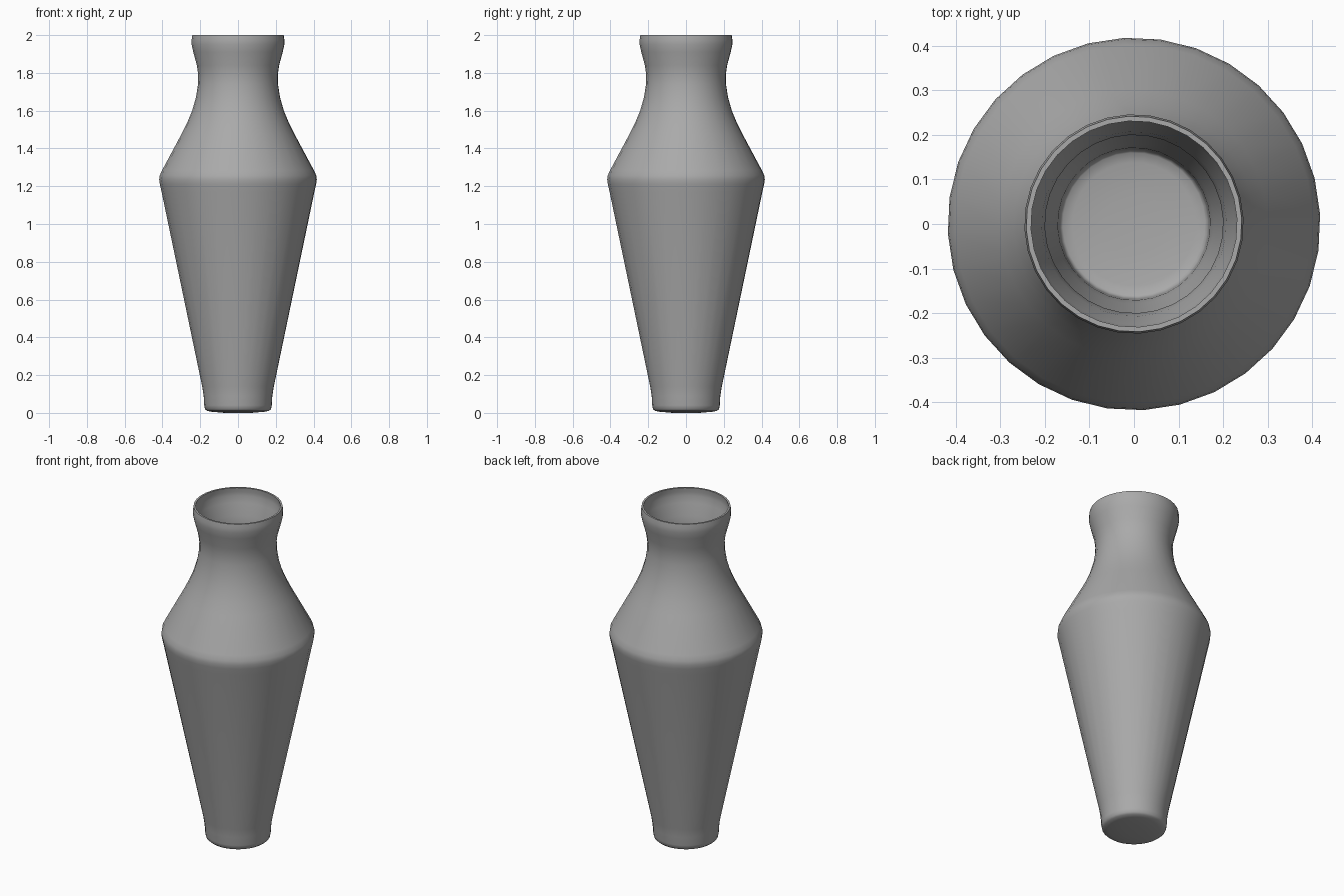
import bpy, bmesh, math
from mathutils import Matrix, Vector

cube = bpy.data.objects.get("Cube")
if cube:
    bpy.data.objects.remove(cube, do_unlink=True)

SIDES = 32
WALL = 0.011

# Glaze colour
glaze = bpy.data.materials.new("grey_glaze")
glaze.use_nodes = True
colour = (0.4, 0.4, 0.4, 1)
glaze.diffuse_color = colour
glaze.node_tree.nodes["Principled BSDF"].inputs["Base Color"].default_value = colour

# Outer profile (radius, height): base, foot, body, shoulder, neck, lip
profile = [
    (0, 0), (0.07, 0), (0.14, 0.006), (0.165, 0.011), (0.175, 0.02), (0.179, 0.04),
    (0.182, 0.09), (0.19, 0.14), (0.405, 1.17), (0.414, 1.21), (0.418, 1.235),
    (0.415, 1.257), (0.402, 1.285), (0.3, 1.475), (0.27, 1.535), (0.243, 1.6),
    (0.223, 1.67), (0.212, 1.74), (0.211, 1.79), (0.218, 1.84), (0.237, 1.91),
    (0.246, 1.95), (0.246, 1.975), (0.242, 2),
]

# Turn the profile around the vertical axis
bm = bmesh.new()
verts = [bm.verts.new((r, 0, z)) for r, z in profile]
edges = [bm.edges.new(pair) for pair in zip(verts, verts[1:])]
bmesh.ops.spin(bm, geom=verts + edges, cent=(0, 0, 0), axis=(0, 0, 1),
               angle=math.tau, steps=SIDES, use_duplicate=False)
bmesh.ops.remove_doubles(bm, verts=bm.verts, dist=0.0005)
bmesh.ops.recalc_face_normals(bm, faces=bm.faces)
base = min(bm.faces, key=lambda f: f.calc_center_median().z)
if base.normal.z > 0:
    bmesh.ops.reverse_faces(bm, faces=bm.faces)
bmesh.ops.rotate(bm, verts=bm.verts, matrix=Matrix.Rotation(math.radians(3), 3, "Z"))
mesh = bpy.data.meshes.new("vase")
bm.to_mesh(mesh)
bm.free()

vase = bpy.data.objects.new("vase", mesh)
bpy.context.collection.objects.link(vase)
mesh.materials.append(glaze)

# Hollow wall with a thin lip
wall = vase.modifiers.new("wall", "SOLIDIFY")
wall.thickness = WALL
wall.offset = -1

# Smooth surface, crisp lip
bpy.ops.object.select_all(action="DESELECT")
vase.select_set(True)
bpy.context.view_layer.objects.active = vase
bpy.ops.object.modifier_apply(modifier=wall.name)
# Level the lip so it ends flat
for v in mesh.vertices:
    if v.co.z > 1.985:
        v.co.z = 2
bpy.ops.object.shade_smooth_by_angle(angle=math.radians(60))
